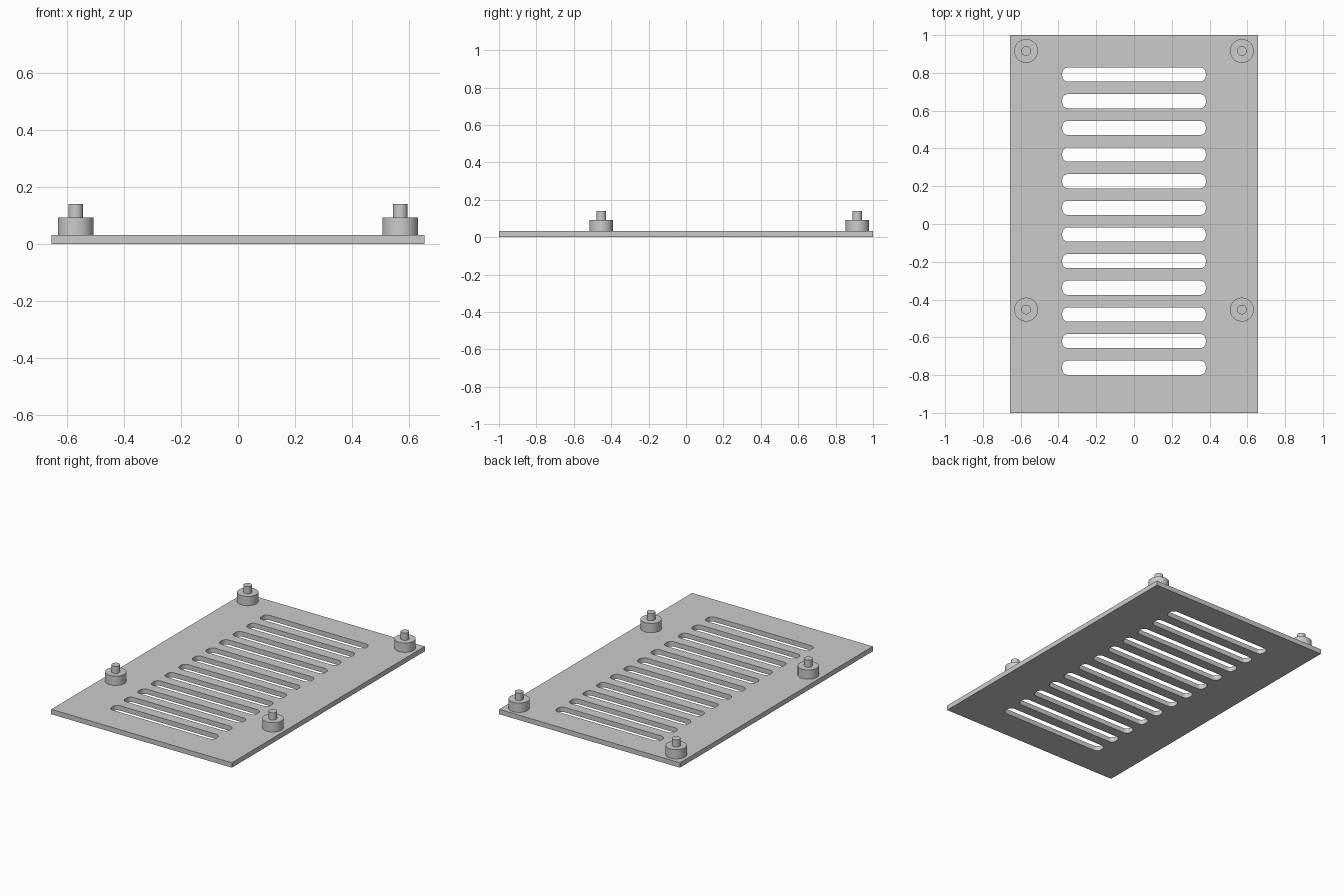
import bpy
import math

cube = bpy.data.objects.get("Cube")
if cube:
    bpy.data.objects.remove(cube, do_unlink=True)

WIDTH, LENGTH, THICK = 1.312, 2.0, 0.032
SLOT_W, SLOT_H, SLOT_R = 0.76, 0.075, 0.03
SLOT_COUNT, SLOT_TOP, SLOT_STEP = 12, 0.791, 0.1411

grey = bpy.data.materials.new("plain grey")
grey.use_nodes = True
colour = (0.6, 0.6, 0.6, 1)
grey.diffuse_color = colour
grey.node_tree.nodes["Principled BSDF"].inputs["Base Color"].default_value = colour


def rounded_rect(w, h, r, cy, steps=6):
    """Outline of a rectangle with round corners, centred on x = 0."""
    pts = []
    for k, (sx, sy) in enumerate([(1, 1), (-1, 1), (-1, -1), (1, -1)]):
        for i in range(steps + 1):
            a = math.pi / 2 * (k + i / steps)
            pts.append((sx * (w / 2 - r) + r * math.cos(a),
                        cy + sy * (h / 2 - r) + r * math.sin(a)))
    return pts


def add_loop(curve, pts):
    spline = curve.splines.new("POLY")
    spline.points.add(len(pts) - 1)
    for p, (x, y) in zip(spline.points, pts):
        p.co = (x, y, 0, 1)
    spline.use_cyclic_u = True


# Plate: filled outline with a column of slots, extruded
outline = bpy.data.curves.new("vent_plate", "CURVE")
outline.dimensions = "2D"
outline.fill_mode = "BOTH"
outline.extrude = THICK / 2
hx, hy = WIDTH / 2, LENGTH / 2
add_loop(outline, [(hx, hy), (-hx, hy), (-hx, -hy), (hx, -hy)])
for i in range(SLOT_COUNT):
    add_loop(outline, rounded_rect(SLOT_W, SLOT_H, SLOT_R, SLOT_TOP - i * SLOT_STEP))
plate = bpy.data.objects.new("vent_plate", outline)
plate.location.z = THICK / 2
bpy.context.collection.objects.link(plate)
bpy.ops.object.select_all(action="DESELECT")
plate.select_set(True)
bpy.context.view_layer.objects.active = plate
bpy.ops.object.convert(target="MESH")
plate = bpy.context.object
plate.data.materials.clear()
plate.data.materials.append(grey)
bpy.ops.object.shade_smooth_by_angle(angle=math.radians(30))


def cylinder(name, x, y, radius, z0, z1):
    bpy.ops.mesh.primitive_cylinder_add(vertices=48, radius=radius, depth=z1 - z0,
                                        location=(x, y, (z0 + z1) / 2))
    obj = bpy.context.object
    obj.name = name
    obj.data.materials.append(grey)
    bpy.ops.object.shade_smooth_by_angle(angle=math.radians(30))


# Four standoffs, each a wide boss with a thin locating pin
for end, y in (("back", 0.916), ("front", -0.453)):
    for side, x in (("left", 0.571), ("right", -0.571)):
        cylinder(f"{end}_{side}_boss", x, y, 0.063, THICK, 0.093)
        cylinder(f"{end}_{side}_pin", x, y, 0.0255, 0.093, 0.14)
